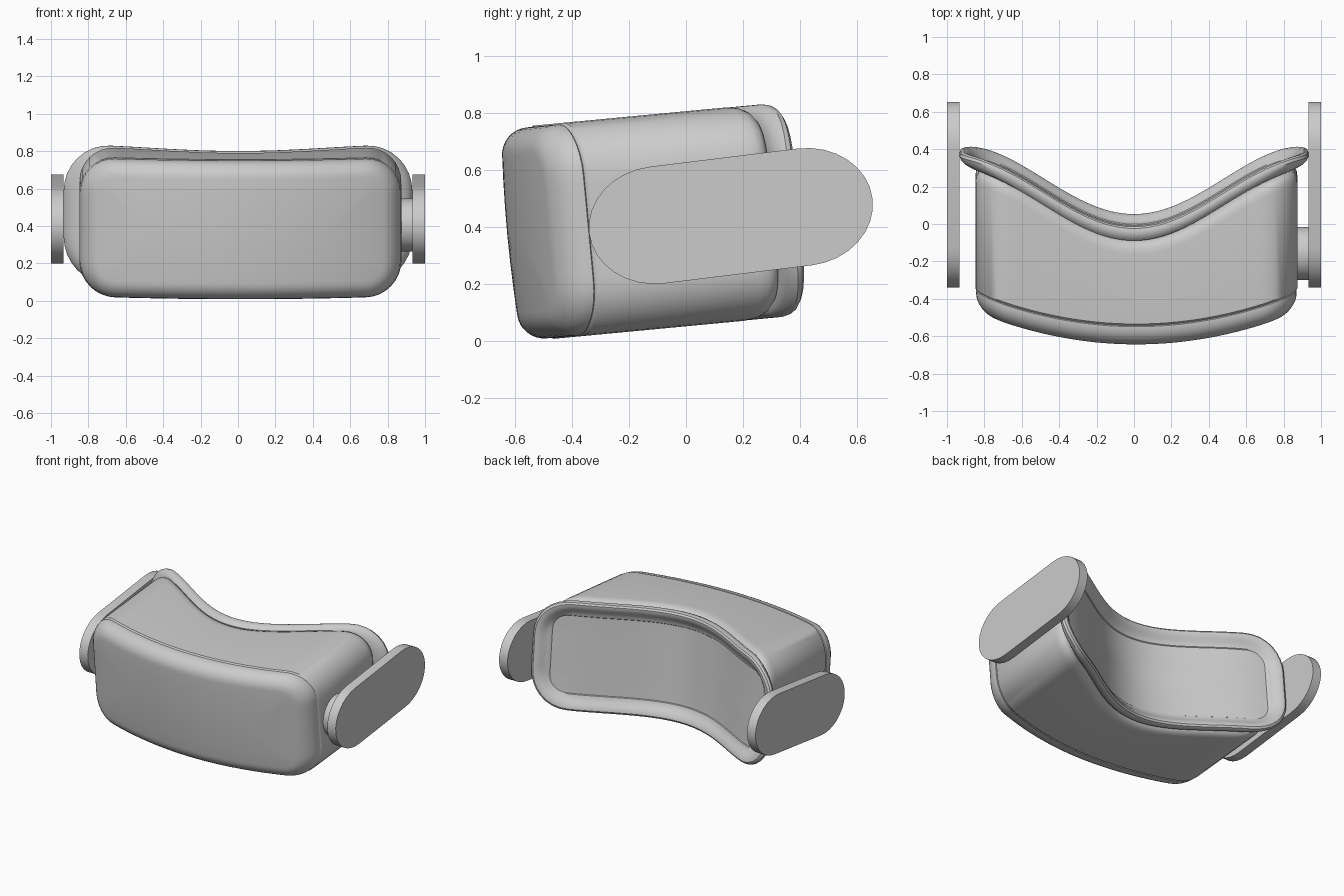
import bpy, bmesh, math
from mathutils import Matrix

if "Cube" in bpy.data.objects:
    bpy.data.objects.remove(bpy.data.objects["Cube"])

TILT = Matrix.Rotation(math.radians(5.4), 4, 'X')
ZC = 0.4275  # mid height before tilting


def front(x):
    return -0.588 + 0.235 * x * x


def back(x):
    return 0.06 + 0.19 * (1 - math.cos(math.pi * min(abs(x), 0.96) / 0.96))


def rounded_rect(hw, hh, r):
    """Outline with evenly divided sides so it can follow a curved surface."""
    r = max(0.0, min(r, hw, hh))
    a, b, pts = hw - r, hh - r, []
    corners = [(a, b, 0), (-a, b, 90), (-a, -b, 180), (a, -b, 270)]
    for i, (cx, cz, ang) in enumerate(corners):
        arc = [(cx + r * math.cos(math.radians(ang + 90 * k / 8)),
                cz + r * math.sin(math.radians(ang + 90 * k / 8))) for k in range(9)]
        nx, nz, nang = corners[(i + 1) % 4]
        end = (nx + r * math.cos(math.radians(nang)), nz + r * math.sin(math.radians(nang)))
        n = 32 if i % 2 == 0 else 10
        pts += arc
        pts += [(arc[-1][0] + (end[0] - arc[-1][0]) * k / n,
                 arc[-1][1] + (end[1] - arc[-1][1]) * k / n) for k in range(1, n)]
    return pts


def finish(name, bm, angle=35, tilt=True):
    bmesh.ops.remove_doubles(bm, verts=bm.verts, dist=0.0004)
    bmesh.ops.recalc_face_normals(bm, faces=bm.faces)
    me = bpy.data.meshes.new(name)
    bm.to_mesh(me)
    bm.free()
    if tilt:
        me.transform(TILT)
    ob = bpy.data.objects.new(name, me)
    bpy.context.collection.objects.link(ob)
    bpy.ops.object.select_all(action='DESELECT')
    ob.select_set(True)
    bpy.context.view_layer.objects.active = ob
    bpy.ops.object.shade_smooth_by_angle(angle=math.radians(angle))
    return ob


def loft(name, rings, cx=0.0):
    """rings: (half width, half height, corner radius, depth curve, offset)"""
    bm = bmesh.new()
    prev = None
    for hw, hh, r, curve, off in rings:
        vs = [bm.verts.new((x + cx, curve(x) + off, z + ZC))
              for x, z in rounded_rect(hw, hh, r)]
        if prev:
            n = len(vs)
            for i in range(n):
                bm.faces.new((prev[i], prev[(i + 1) % n], vs[(i + 1) % n], vs[i]))
        prev = vs
    return finish(name, bm)


def inset(hw, hh, r, d, curve, off):
    return (hw - d, hh - d, max(r - d, 0.0), curve, off)


# body: curved front cap, rounded edge, seam, straight walls, rounded back edge
W, H, R, F = 0.861, 0.375, 0.19, 0.095
rings = [inset(W, H, R, d, front, o) for d, o in ((H, 0), (0.28, 0.001), (0.18, 0.004))]
for k in range(9):
    a = math.radians(90 * k / 8)
    rings.append(inset(W, H, R, F * (1 - math.sin(a)) + 0.004,
                       front, 0.008 + F * (1 - math.cos(a))))
for d, o in ((0.004, 0.112), (0.009, 0.117), (0.004, 0.122), (0, 0.127)):
    rings.append(inset(W, H, R, d, front, min(o, 0.13) - 0.03 + 0.03))
for d, o in ((0, -0.15), (0.004, -0.12), (0.015, -0.095), (0.035, -0.078),
             (0.06, -0.072), (0.2, -0.072), (H, -0.072)):
    rings.append(inset(W, H, R, d, back, o))
loft("headset_body", rings, 0.0125)

# face cushion: flared padded rim around a shallow recessed panel
rim = [(0.82, 0.325, 0.19, -0.078), (0.87, 0.352, 0.22, -0.076),
       (0.905, 0.366, 0.24, -0.062), (0.926, 0.373, 0.25, -0.042),
       (0.932, 0.374, 0.25, -0.025), (0.926, 0.369, 0.25, -0.009),
       (0.910, 0.357, 0.24, 0.0), (0.892, 0.341, 0.225, -0.002),
       (0.872, 0.320, 0.205, -0.016), (0.855, 0.300, 0.18, -0.032),
       (0.840, 0.283, 0.15, -0.042), (0.826, 0.268, 0.11, -0.046),
       (0.822, 0.264, 0.106, -0.052)]
rim = [(a, b, c, back, o) for a, b, c, o in rim]
rim += [inset(0.822, 0.264, 0.106, d, back, -0.053) for d in (0.05, 0.15, 0.264)]
loft("face_cushion", rim)


def side_plate(name, x0, x1, outline):
    """Flat plate extruded along x from a y, z outline."""
    bm = bmesh.new()
    f = bm.faces.new([bm.verts.new((x0, y, z)) for y, z in outline])
    res = bmesh.ops.extrude_face_region(bm, geom=[f])
    for v in res["geom"]:
        if isinstance(v, bmesh.types.BMVert):
            v.co.x = x1
    return finish(name, bm, 30, False)


# strap plates: tilted long pads with rounded ends
pad = []
t = math.radians(7)
for s in (1, -1):
    for k in range(17):
        a = math.radians(-90 + 180 * k / 16)
        u, v = s * (0.26 + 0.24 * math.cos(a)), s * 0.206 * math.sin(a)
        pad.append((0.157 + u * math.cos(t) - v * math.sin(t),
                    0.439 + u * math.sin(t) + v * math.cos(t)))
for s, side in ((1, "right"), (-1, "left")):
    side_plate(side + "_strap_plate", s * 0.934, s * 1.0, pad)


# dial between the body and the right strap plate
def disc(r):
    return [(-0.157 + r * math.cos(2 * math.pi * k / 48),
             0.405 + r * math.sin(2 * math.pi * k / 48)) for k in range(48)]


side_plate("dial", 0.84, 0.936, disc(0.142))
